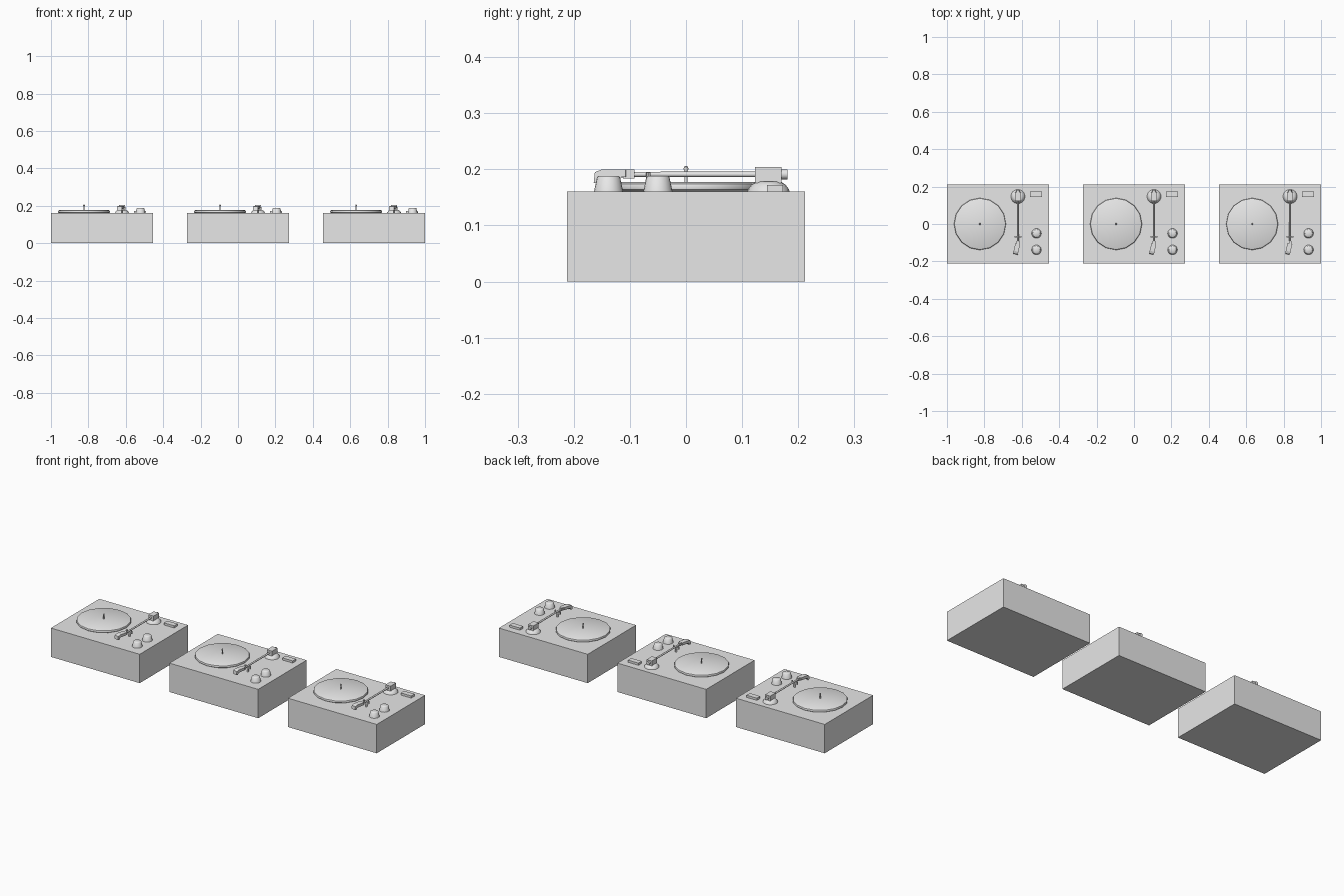
import bpy, bmesh, math
from mathutils import Vector, Matrix

cube = bpy.data.objects.get("Cube")
if cube:
    bpy.data.objects.remove(cube, do_unlink=True)

grey = bpy.data.materials.new("light_grey")
grey.use_nodes = True
grey.diffuse_color = (0.8, 0.8, 0.8, 1)
grey.node_tree.nodes["Principled BSDF"].inputs["Base Color"].default_value = (0.8, 0.8, 0.8, 1)

DECK_TOP = 0.16
SPACING = 0.7275


def finish(name, bm, smooth=False):
    bmesh.ops.recalc_face_normals(bm, faces=bm.faces)
    mesh = bpy.data.meshes.new(name)
    bm.to_mesh(mesh)
    bm.free()
    mesh.materials.append(grey)
    obj = bpy.data.objects.new(name, mesh)
    bpy.context.collection.objects.link(obj)
    if smooth:
        bpy.ops.object.select_all(action='DESELECT')
        obj.select_set(True)
        bpy.context.view_layer.objects.active = obj
        bpy.ops.object.shade_smooth_by_angle(angle=math.radians(40))
    return obj


def box(name, low, high):
    low, high = Vector(low), Vector(high)
    bm = bmesh.new()
    size = Matrix.Diagonal((*(high - low), 1))
    bmesh.ops.create_cube(bm, size=1, matrix=Matrix.Translation((low + high) / 2) @ size)
    return finish(name, bm)


def lathe(name, profile, x, y, sides):
    """Spin (radius, height) points about a vertical axis and cap the ends."""
    bm = bmesh.new()
    rings = []
    for r, z in profile:
        rings.append([bm.verts.new((x + r * math.cos(2 * math.pi * i / sides),
                                    y + r * math.sin(2 * math.pi * i / sides), z))
                      for i in range(sides)])
    for a, b in zip(rings, rings[1:]):
        for i in range(sides):
            j = (i + 1) % sides
            bm.faces.new((a[i], a[j], b[j], b[i]))
    bm.faces.new(rings[0])
    bm.faces.new(rings[-1])
    return finish(name, bm, True)


def rod(name, start, end, r1, r2, sides=12):
    start, end = Vector(start), Vector(end)
    d = end - start
    bm = bmesh.new()
    bmesh.ops.create_cone(bm, cap_ends=True, segments=sides, radius1=r1, radius2=r2,
                          depth=d.length,
                          matrix=Matrix.Translation((start + end) / 2)
                          @ d.to_track_quat('Z', 'Y').to_matrix().to_4x4())
    return finish(name, bm, True)


def side_profile(name, points, width, x, y, angle):
    """Extrude a (y, z) outline across x, then turn it about z."""
    bm = bmesh.new()
    face = bm.faces.new([bm.verts.new((-width / 2, py, pz)) for py, pz in points])
    out = bmesh.ops.extrude_face_region(bm, geom=[face])
    new = [v for v in out["geom"] if isinstance(v, bmesh.types.BMVert)]
    bmesh.ops.translate(bm, verts=new, vec=(width, 0, 0))
    bm.transform(Matrix.Translation((x, y, 0)) @ Matrix.Rotation(angle, 4, 'Z'))
    return finish(name, bm)


def turntable(label, cx):
    n = lambda part: f"{label}_{part}"
    arm_x, arm_y, arm_z = cx + 0.107, 0.147, 0.191

    # Cabinet
    box(n("cabinet"), (cx - 0.2725, -0.212, 0), (cx + 0.2725, 0.212, DECK_TOP))

    # Platter with rounded rim, and spindle
    px = cx - 0.096
    lathe(n("platter"), [(0.132, DECK_TOP), (0.138, 0.164), (0.139, 0.169),
                         (0.137, 0.174), (0.131, 0.177)], px, 0, 16)
    lathe(n("spindle"), [(0.003, 0.176), (0.003, 0.197), (0.0045, 0.2),
                         (0.004, 0.204), (0.0015, 0.206)], px, 0, 10)

    # Tonearm base and pivot housing
    lathe(n("arm_base"), [(0.038, DECK_TOP), (0.036, 0.165), (0.03, 0.173),
                          (0.022, 0.178)], arm_x, arm_y, 16)
    box(n("arm_pivot"), (arm_x - 0.016, 0.123, 0.176), (arm_x + 0.016, 0.17, 0.204))
    rod(n("counterweight"), (arm_x, 0.169, arm_z), (arm_x, 0.181, arm_z), 0.009, 0.009)

    # Arm tube, collar and angled head
    rod(n("arm_tube"), (arm_x, 0.13, arm_z), (arm_x, -0.1, arm_z), 0.005, 0.0045)
    box(n("arm_collar"), (arm_x - 0.007, -0.112, 0.184), (arm_x + 0.007, -0.092, 0.2))
    side_profile(n("head_shell"), [(0, 0.2), (-0.042, 0.2), (-0.056, 0.195),
                                   (-0.058, 0.176), (-0.048, 0.174), (-0.044, 0.185),
                                   (0, 0.186)], 0.026, arm_x - 0.001, -0.105, -0.22)

    # Arm rest: post with a small cradle
    rod(n("rest_post"), (arm_x, -0.067, DECK_TOP), (arm_x, -0.067, 0.182), 0.005, 0.005)
    box(n("rest_bar"), (arm_x - 0.018, -0.071, 0.178), (arm_x + 0.018, -0.063, 0.186))
    for side, s in (("right", -1), ("left", 1)):
        rod(n(f"rest_prong_{side}"), (arm_x + s * 0.014, -0.067, 0.182),
            (arm_x + s * 0.014, -0.067, 0.194), 0.004, 0.004, 8)

    # Knobs and switch
    for name, y in (("front_knob", -0.138), ("rear_knob", -0.05)):
        lathe(n(name), [(0.026, DECK_TOP), (0.0205, 0.186), (0.018, 0.188)],
              cx + 0.206, y, 20)
    box(n("switch"), (cx + 0.171, 0.144, DECK_TOP), (cx + 0.235, 0.173, 0.172))


for label, i in (("right", -1), ("middle", 0), ("left", 1)):
    turntable(label, i * SPACING)
